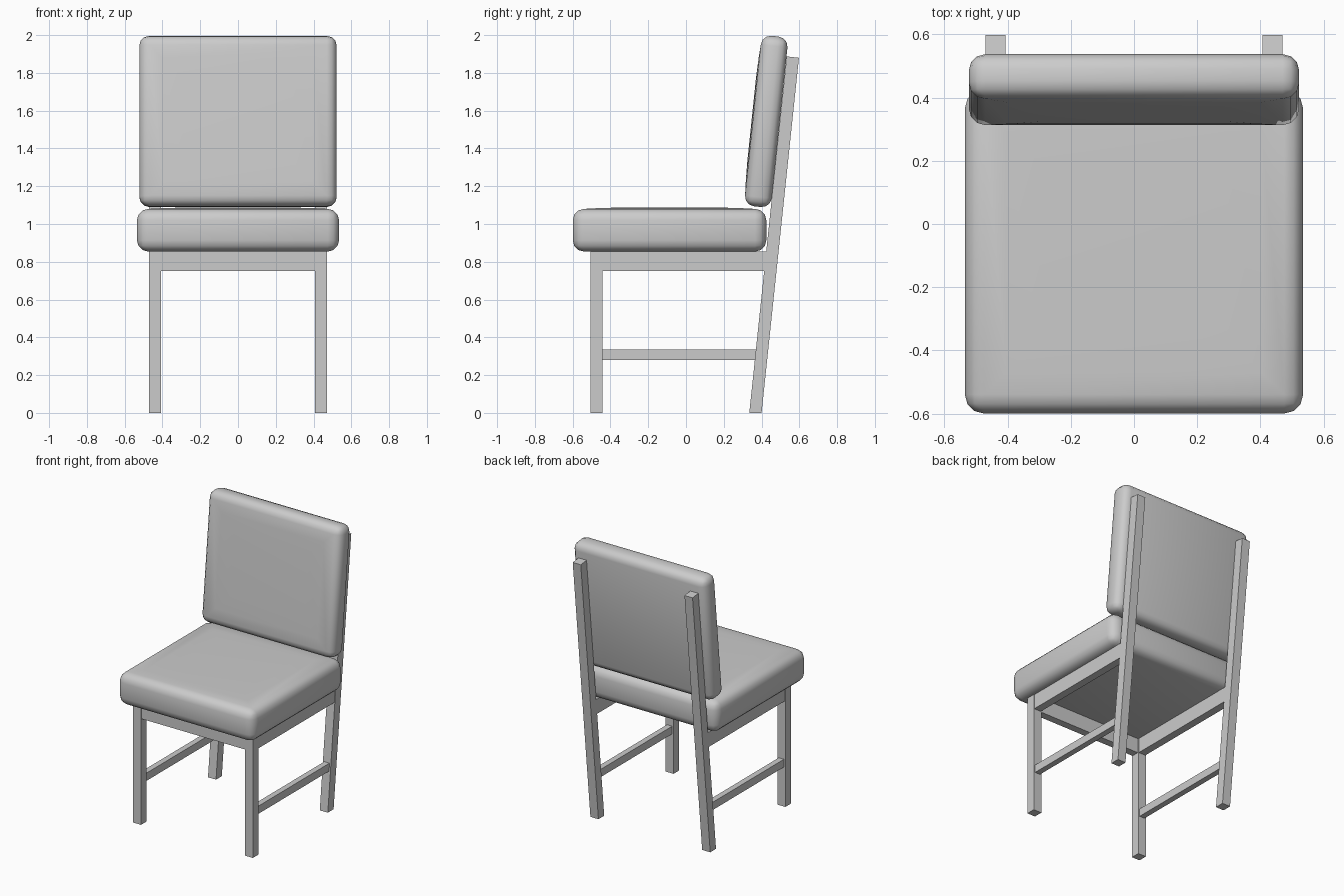
import bpy, bmesh, math
from mathutils import Matrix, Vector

if "Cube" in bpy.data.objects:
    bpy.data.objects.remove(bpy.data.objects["Cube"])

grey = bpy.data.materials.new("plain_grey")
grey.use_nodes = True
COLOUR = (0.6, 0.6, 0.6, 1)
grey.diffuse_color = COLOUR
grey.node_tree.nodes["Principled BSDF"].inputs["Base Color"].default_value = COLOUR


def finish(name, bm, smooth=False):
    bmesh.ops.recalc_face_normals(bm, faces=bm.faces[:])
    mesh = bpy.data.meshes.new(name)
    bm.to_mesh(mesh)
    bm.free()
    mesh.materials.append(grey)
    for p in mesh.polygons:
        p.use_smooth = smooth
    obj = bpy.data.objects.new(name, mesh)
    bpy.context.collection.objects.link(obj)
    return obj


def prism(name, x0, x1, profile):
    """Extrude a side profile of (y, z) points from x0 to x1."""
    bm = bmesh.new()
    face = bm.faces.new([bm.verts.new((x0, y, z)) for y, z in profile])
    ext = bmesh.ops.extrude_face_region(bm, geom=[face])
    verts = [g for g in ext["geom"] if isinstance(g, bmesh.types.BMVert)]
    bmesh.ops.translate(bm, verts=verts, vec=(x1 - x0, 0, 0))
    return finish(name, bm)


def box(name, x0, x1, y0, y1, z0, z1):
    return prism(name, x0, x1, [(y0, z0), (y1, z0), (y1, z1), (y0, z1)])


def cushion(name, size, radius, crown_dir, matrix):
    """Rounded box whose face along crown_dir is slightly padded."""
    bm = bmesh.new()
    bmesh.ops.create_cube(bm, size=1, matrix=Matrix.Diagonal((*size, 1)))
    bmesh.ops.bevel(bm, geom=bm.edges[:], offset=radius, segments=3,
                    profile=0.5, affect='EDGES')
    bm.normal_update()
    crown = max(bm.faces, key=lambda f: f.normal.dot(crown_dir) * f.calc_area())
    for width, rise in ((0.1, 0.004), (0.15, 0.003)):
        bmesh.ops.inset_region(bm, faces=[crown], thickness=width)
        bmesh.ops.translate(bm, verts=crown.verts[:], vec=crown_dir * rise)
    bm.transform(matrix)
    return finish(name, bm, smooth=True)


# Cushions
cushion("seat_cushion", (1.07, 1.025, 0.226), 0.06, Vector((0, 0, 1)),
        Matrix.Translation((0, -0.087, 0.967)))
lean = math.atan(0.104)
cushion("back_cushion", (1.045, 0.142, 0.907), 0.052, Vector((0, -1, 0)),
        Matrix.Translation((0, 0.425, 1.543)) @ Matrix.Rotation(-lean, 4, 'X'))

# Legs, side rails and stretchers on both sides
for side, s in (("left", 1), ("right", -1)):
    box(f"{side}_front_leg", s * 0.407, s * 0.47, -0.505, -0.442, 0, 0.86)
    prism(f"{side}_back_leg", s * 0.407, s * 0.47,
          [(0.335, 0), (0.4, 0), (0.598, 1.88), (0.533, 1.887)])
    box(f"{side}_side_rail", s * 0.411, s * 0.466, -0.46, 0.44, 0.75, 0.855)
    box(f"{side}_stretcher", s * 0.418, s * 0.459, -0.46, 0.385, 0.28, 0.335)

# Front rail
box("front_rail", -0.42, 0.42, -0.5, -0.447, 0.75, 0.855)
